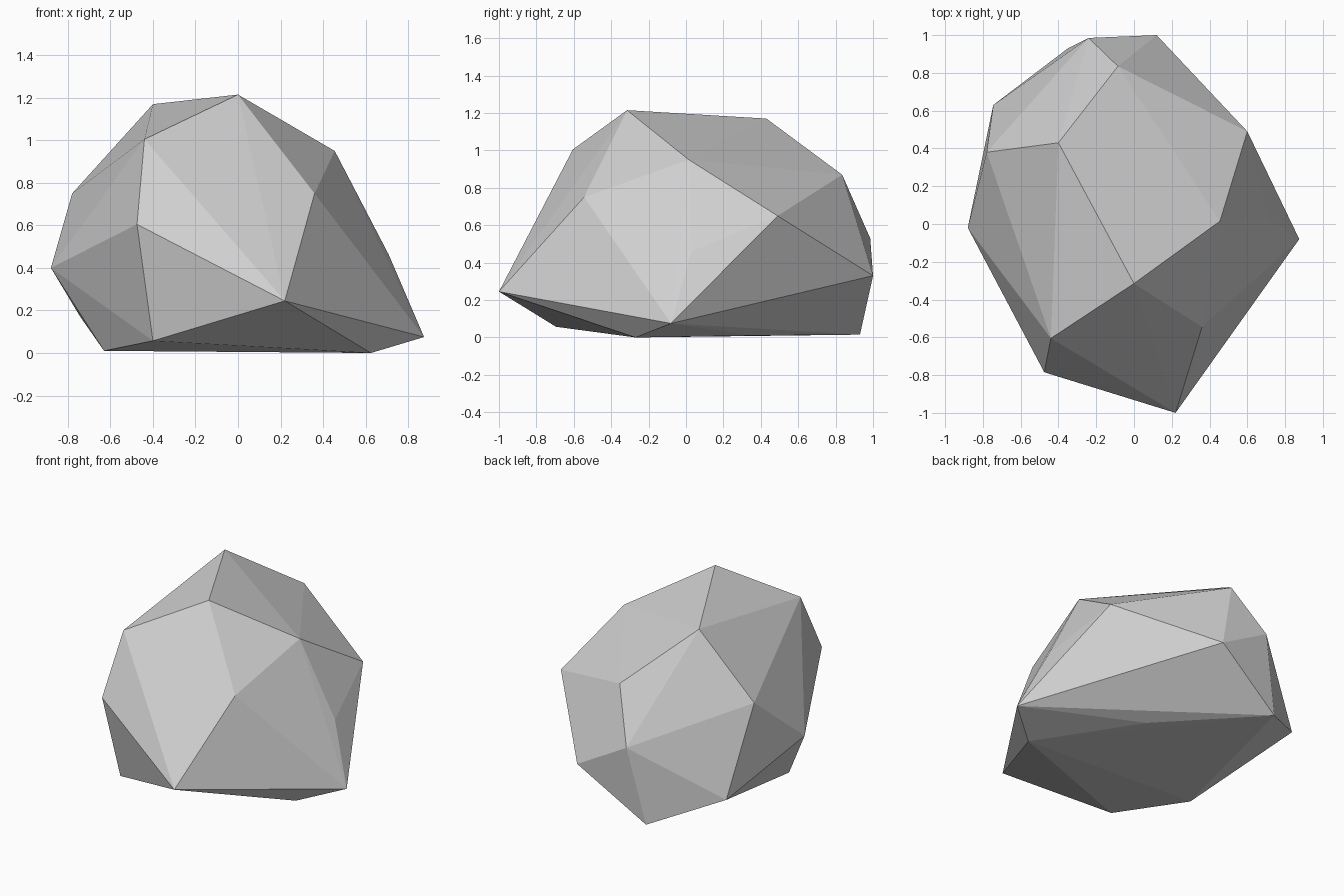
import bpy
import bmesh

if "Cube" in bpy.data.objects:
    bpy.data.objects.remove(bpy.data.objects["Cube"])

# Corner points of the faceted boulder, grouped by height
BASE = [(0.625, -0.27, 0.0), (-0.63, -0.21, 0.01), (-0.35, 0.93, 0.015),
        (0.20, 0.36, 0.01), (-0.40, -0.695, 0.057), (0.875, -0.08, 0.075)]
LOWER = [(-0.745, 0.63, 0.175), (0.22, -1.0, 0.245), (0.12, 1.0, 0.33),
         (-0.88, -0.02, 0.40), (0.71, 0.03, 0.46)]
UPPER = [(-0.24, 0.985, 0.53), (-0.475, -0.785, 0.605), (0.60, 0.49, 0.65),
         (-0.78, 0.38, 0.75), (0.36, -0.545, 0.75)]
CROWN = [(-0.085, 0.835, 0.87), (0.455, 0.015, 0.95), (-0.44, -0.605, 1.005),
         (-0.40, 0.43, 1.17), (0.0, -0.315, 1.215)]

# Wrap the points in a convex hull to get the flat chiselled faces
bm = bmesh.new()
for co in BASE + LOWER + UPPER + CROWN:
    bm.verts.new(co)
hull = bmesh.ops.convex_hull(bm, input=bm.verts[:], use_existing_faces=False)
loose = [v for v in bm.verts if not v.link_faces]
bmesh.ops.delete(bm, geom=loose, context='VERTS')
bmesh.ops.recalc_face_normals(bm, faces=bm.faces[:])
for f in bm.faces:
    f.smooth = False

mesh = bpy.data.meshes.new("boulder")
bm.to_mesh(mesh)
bm.free()

# Single stone grey
stone = bpy.data.materials.new("stone_grey")
stone.diffuse_color = (0.63, 0.63, 0.63, 1.0)
stone.use_nodes = True
stone.node_tree.nodes["Principled BSDF"].inputs["Base Color"].default_value = stone.diffuse_color
mesh.materials.append(stone)

boulder = bpy.data.objects.new("boulder", mesh)
bpy.context.collection.objects.link(boulder)
